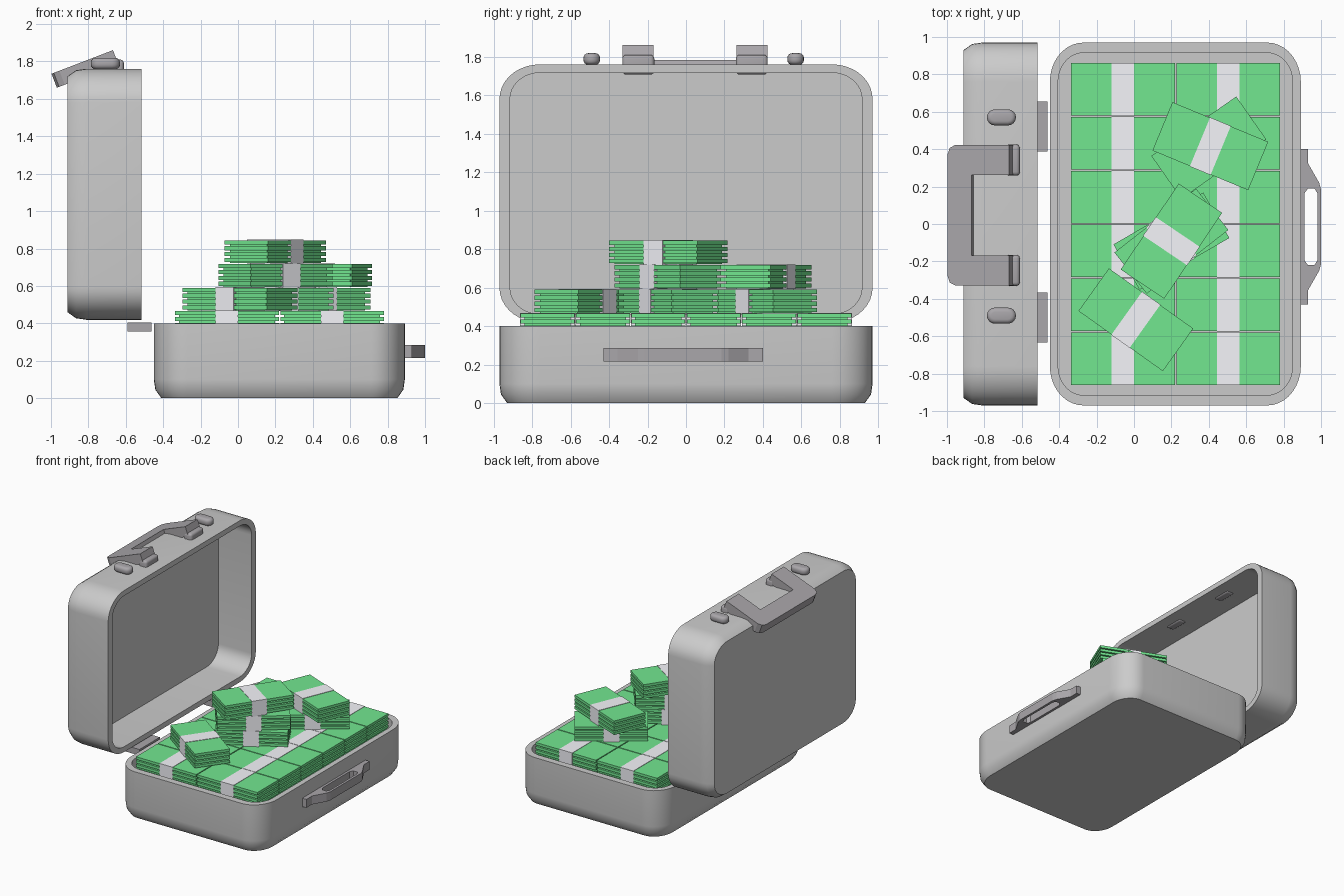
import bpy, bmesh
from math import sin, cos, pi, radians
from mathutils import Matrix, Vector

if "Cube" in bpy.data.objects:
    bpy.data.objects.remove(bpy.data.objects["Cube"])


def material(name, color):
    m = bpy.data.materials.new(name)
    m.diffuse_color = (*color, 1)
    m.use_nodes = True
    m.node_tree.nodes["Principled BSDF"].inputs["Base Color"].default_value = m.diffuse_color
    return m


FITTING = material("fitting_grey", (0.40, 0.385, 0.405))


def add_object(name, mesh, loc=(0, 0, 0), rot=(0, 0, 0), mat=None):
    ob = bpy.data.objects.new(name, mesh)
    bpy.context.collection.objects.link(ob)
    ob.location, ob.rotation_euler = loc, rot
    if mat:
        mesh.materials.append(mat)
    return ob


def to_mesh(name, bm):
    bmesh.ops.recalc_face_normals(bm, faces=bm.faces[:])
    me = bpy.data.meshes.new(name)
    bm.to_mesh(me)
    bm.free()
    return me


def smooth(ob, angle=40):
    bpy.ops.object.select_all(action='DESELECT')
    ob.select_set(True)
    bpy.context.view_layer.objects.active = ob
    bpy.ops.object.shade_smooth_by_angle(angle=radians(angle))


def add_box(bm, lo, hi, mat=0):
    lo, hi = Vector(lo), Vector(hi)
    m = Matrix.Translation((lo + hi) / 2) @ Matrix.Diagonal((*(hi - lo), 1))
    verts = bmesh.ops.create_cube(bm, size=1, matrix=m)['verts']
    for f in {f for v in verts for f in v.link_faces}:
        f.material_index = mat


def box(name, lo, hi, bevel=0):
    c = (Vector(lo) + Vector(hi)) / 2
    bm = bmesh.new()
    add_box(bm, Vector(lo) - c, Vector(hi) - c)
    if bevel:
        bmesh.ops.bevel(bm, geom=bm.edges[:], offset=bevel, segments=4,
                        profile=0.5, affect='EDGES')
    ob = add_object(name, to_mesh(name, bm), c, mat=FITTING)
    if bevel:
        smooth(ob)
    return ob


def prism(outline, z0, z1):
    bm = bmesh.new()
    face = bm.faces.new([bm.verts.new((x, y, z0)) for x, y in outline])
    ext = bmesh.ops.extrude_face_region(bm, geom=[face])['geom']
    top = [v for v in ext if isinstance(v, bmesh.types.BMVert)]
    bmesh.ops.translate(bm, verts=top, vec=(0, 0, z1 - z0))
    return bm


def knob(name, loc, half_x, r, half_z, round_r=0.024):
    """Stadium-shaped button with rounded rims."""
    outline = []
    for sx, start in ((1, -pi / 2), (-1, pi / 2)):
        for i in range(9):
            a = start + pi * i / 8
            outline.append((sx * (half_x - r) + r * cos(a), r * sin(a)))
    bm = prism(outline, -half_z, half_z)
    rims = [e for e in bm.edges if abs(e.verts[0].co.z - e.verts[1].co.z) < 1e-5]
    bmesh.ops.bevel(bm, geom=rims, offset=round_r, segments=4, profile=0.5, affect='EDGES')
    smooth(add_object(name, to_mesh(name, bm), loc, mat=FITTING))


def shell(name, hx, hy, depth, floor, loc, rot=(0, 0, 0), rx=0.18, ry=0.21):
    """Open tray with rounded corners: stacked rounded-rectangle loops."""
    wx, wy = 0.044, 0.055
    profile = [(0.04, 0.04, 0), (0.008, 0.008, 0.045), (0, 0, 0.1), (0, 0, depth),
               (wx, wy, depth), (wx, wy, floor)]
    bm = bmesh.new()
    loops = []
    n = 9
    for ix, iy, z in profile:
        loop = []
        for k, (sx, sy) in enumerate([(1, 1), (-1, 1), (-1, -1), (1, -1)]):
            for i in range(n + 1):
                a = (k + i / n) * pi / 2
                loop.append(bm.verts.new((sx * (hx - rx) + (rx - ix) * cos(a),
                                          sy * (hy - ry) + (ry - iy) * sin(a), z)))
        loops.append(loop)
    for a, b in zip(loops, loops[1:]):
        for i in range(len(a)):
            j = (i + 1) % len(a)
            bm.faces.new((a[i], a[j], b[j], b[i]))
    bm.faces.new(loops[0])
    bm.faces.new(loops[-1])
    smooth(add_object(name, to_mesh(name, bm), loc, rot))


# Case halves
shell("case_base", 0.671, 0.97, 0.40, 0.088, (0.221, 0, 0))
shell("case_lid", 0.671, 0.97, 0.396, 0.09, (-0.911, 0, 1.09), (0, pi / 2, 0))

# Hinges, latch knobs and handle mounts
for s, side in ((1, "back"), (-1, "front")):
    y = 0.011 + s * 0.511
    box("hinge_" + side, (-0.59, y - 0.134, 0.355), (-0.463, y + 0.134, 0.405))
    knob("latch_knob_" + side, (-0.709, 0.04 + s * 0.53, 1.789), 0.078, 0.043, 0.03)
    y = 0.047 + s * 0.295
    box("handle_mount_" + side, (-0.685, y - 0.083, 1.708), (-0.61, y + 0.083, 1.81), 0.02)

# Tilted carrying handle on the lid
half = [(0.017, 0.215), (0.017, 0.376), (-0.29, 0.376), (-0.322, 0.36), (-0.335, 0.325)]
outline = half + [(x, -y) for x, y in reversed(half)]
outline += [(-0.197, -0.215), (-0.197, 0.215)]
bm = prism(outline, -0.04, 0.04)
add_object("lid_handle", to_mesh("lid_handle", bm), (-0.67, 0.047, 1.817),
           (0, radians(-21), 0), FITTING)

# Bracket handle on the base: half outline mirrored
bracket = [(0.88, 0), (0.88, 0.415), (0.93, 0.415), (0.93, 0.34), (0.99, 0.235), (1.0, 0.2),
           (1.0, 0), (0.98, 0), (0.98, 0.18), (0.965, 0.205), (0.93, 0.205),
           (0.912, 0.18), (0.912, 0)]
bm = prism(bracket, 0.215, 0.285)
ends = [f for f in bm.faces if all(abs(v.co.y) < 1e-5 for v in f.verts)]
bmesh.ops.delete(bm, geom=ends, context='FACES_ONLY')
handle = add_object("base_handle", to_mesh("base_handle", bm), (0, -0.015, 0), mat=FITTING)
handle.modifiers.new("mirror", 'MIRROR').use_axis = (False, True, False)

# One banknote bundle: four slabs, an inset core and a paper band
H, L, W = 0.126, 0.277, 0.14
bm = bmesh.new()
step = H / 4
for i in range(4):
    top = H - i * step
    add_box(bm, (-L, -W, top - 0.022), (L, W, top))
add_box(bm, (-L + 0.02, -W + 0.02, 0.004), (L - 0.02, W - 0.02, H - 0.01))
add_box(bm, (-0.06, -W - 0.002, 0.001), (0.06, W + 0.002, H + 0.003), 1)
bundle = to_mesh("banknote_bundle", bm)
bundle.materials.append(material("note_green", (0.17, 0.80, 0.28)))
bundle.materials.append(material("band_white", (0.92, 0.92, 0.97)))

# Packed bundles: two columns, six rows, three layers
for layer in range(3):
    for col in range(2):
        for row in range(6):
            add_object("packed_bundle", bundle,
                       (-0.059 + col * 0.562, (row - 2.5) * 0.288, 0.466 - H * (layer + 1)))

# Loose bundles piled on top: x, y, level, angle
for x, y, level, angle in [(0.40, 0.41, 0, 35), (0.408, 0.418, 1, -22.5),
                           (0.20, -0.09, 0, 30), (0.20, -0.09, 1, 38), (0.20, -0.09, 2, 56),
                           (0.01, -0.51, 0, -35.5)]:
    add_object("loose_bundle", bundle, (x, y - 0.002, 0.464 + level * 0.127),
               (0, 0, radians(angle)))
